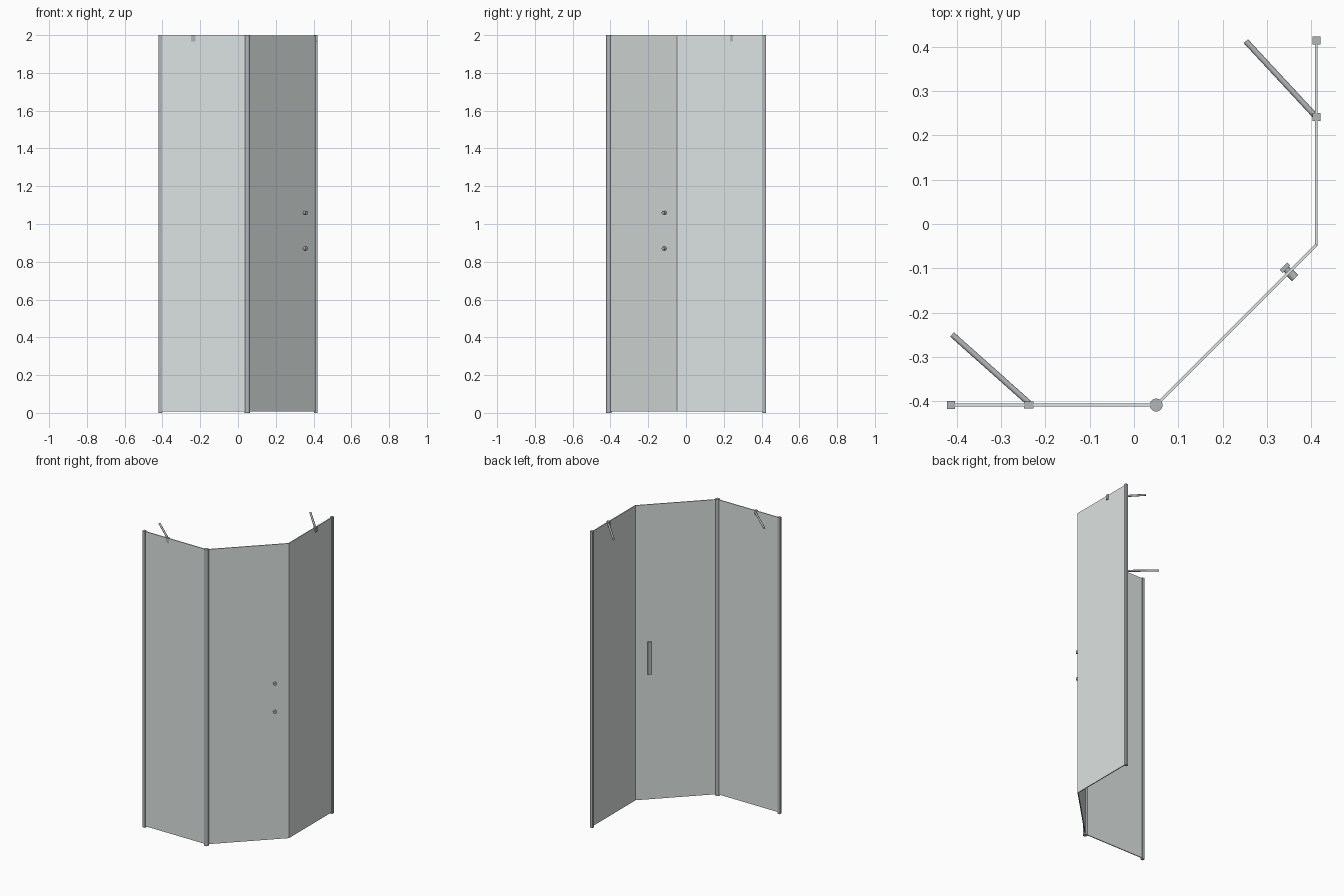
import bpy, bmesh, math
from mathutils import Vector

if "Cube" in bpy.data.objects:
    bpy.data.objects.remove(bpy.data.objects["Cube"])

glass = bpy.data.materials.new("clear_glass")
glass.diffuse_color = (0.72, 0.77, 0.76, 0.55)
glass.use_nodes = True
glass.node_tree.nodes["Principled BSDF"].inputs["Base Color"].default_value = glass.diffuse_color
metal = bpy.data.materials.new("brushed_metal")
metal.diffuse_color = (0.45, 0.47, 0.49, 1)
metal.use_nodes = True
metal.node_tree.nodes["Principled BSDF"].inputs["Base Color"].default_value = metal.diffuse_color


def prism(name, pts, z0, z1, mat):
    """Extrude a plan outline vertically from z0 to z1."""
    bm = bmesh.new()
    face = bm.faces.new([bm.verts.new((x, y, z0)) for x, y in pts])
    ext = bmesh.ops.extrude_face_region(bm, geom=[face])
    bmesh.ops.translate(bm, vec=(0, 0, z1 - z0),
                        verts=[v for v in ext["geom"] if isinstance(v, bmesh.types.BMVert)])
    bmesh.ops.recalc_face_normals(bm, faces=bm.faces)
    me = bpy.data.meshes.new(name)
    bm.to_mesh(me)
    bm.free()
    ob = bpy.data.objects.new(name, me)
    bpy.context.collection.objects.link(ob)
    me.materials.append(mat)
    return ob


def rect(name, cx, cy, w, d, z0, z1, mat, angle=0):
    """Upright box with plan centre, width, depth and plan rotation."""
    c, s = math.cos(angle), math.sin(angle)
    pts = [(cx + c * u - s * v, cy + s * u + c * v)
           for u, v in ((-w/2, -d/2), (w/2, -d/2), (w/2, d/2), (-w/2, d/2))]
    return prism(name, pts, z0, z1, mat)


def rod(name, a, b, r, sides=24):
    """Cylinder between two points."""
    a, b = Vector(a), Vector(b)
    bpy.ops.mesh.primitive_cylinder_add(vertices=sides, radius=r, depth=(b - a).length,
                                        location=(a + b) / 2)
    ob = bpy.context.object
    ob.name = name
    ob.rotation_euler = (b - a).to_track_quat('Z', 'Y').to_euler()
    ob.data.materials.append(metal)
    bpy.ops.object.shade_smooth_by_angle(angle=math.radians(40))
    return ob


T = 0.003                    # half glass thickness
G0, G1 = 0.008, 1.997        # glass bottom and top
P = Vector((0.05, -0.408))   # hinge pole
C = Vector((0.411, -0.047))  # mitred corner
N = Vector((1, -1)).normalized()    # outward door normal
M = Vector((1, 1 - math.sqrt(2)))   # mitre direction at the corner

# Glass panels
prism("left_panel", [(-0.41, P.y - T), (P.x, P.y - T), (P.x, P.y + T), (-0.41, P.y + T)],
      G0, G1, glass)
prism("door_panel", [P + N * T, C + M * T, C - M * T, P - N * T], G0, G1, glass)
gap = Vector((0, 0.001))
prism("right_panel", [C + M * T + gap, (C.x + T, 0.412), (C.x - T, 0.412), C - M * T + gap],
      G0, G1, glass)

# Wall profiles and hinge pole
rect("left_wall_profile", -0.412, P.y, 0.018, 0.018, 0, 2, metal)
rect("right_wall_profile", C.x, 0.414, 0.018, 0.018, 0, 2, metal)
rod("hinge_pole", (P.x, P.y, 0), (P.x, P.y, 2), 0.0145, 32)

# Top clamps and diagonal stabiliser arms
rect("left_clamp", -0.237, P.y, 0.022, 0.015, 1.966, 2.0, metal)
rect("right_clamp", C.x, 0.241, 0.018, 0.018, 1.966, 2.0, metal)
rod("left_arm", (-0.237, -0.403, 1.985), (-0.41, -0.249, 1.985), 0.0065)
rod("right_arm", (0.407, 0.245, 1.985), (0.252, 0.412, 1.985), 0.0065)

# Door handle: through bolts with outer knobs and an inner pull bar
H = P + (C - P) * 0.83
for i, z in enumerate((0.87, 1.06)):
    o, k, n = H + N * 0.019, H + N * T, H - N * 0.010
    rod(f"handle_knob_{i}", (*k, z), (*o, z), 0.010)
    rod(f"handle_standoff_{i}", (*H, z), (*n, z), 0.008)
b = H - N * 0.0135
rect("handle_bar", b.x, b.y, 0.024, 0.010, 0.855, 1.075, metal, math.radians(45))
